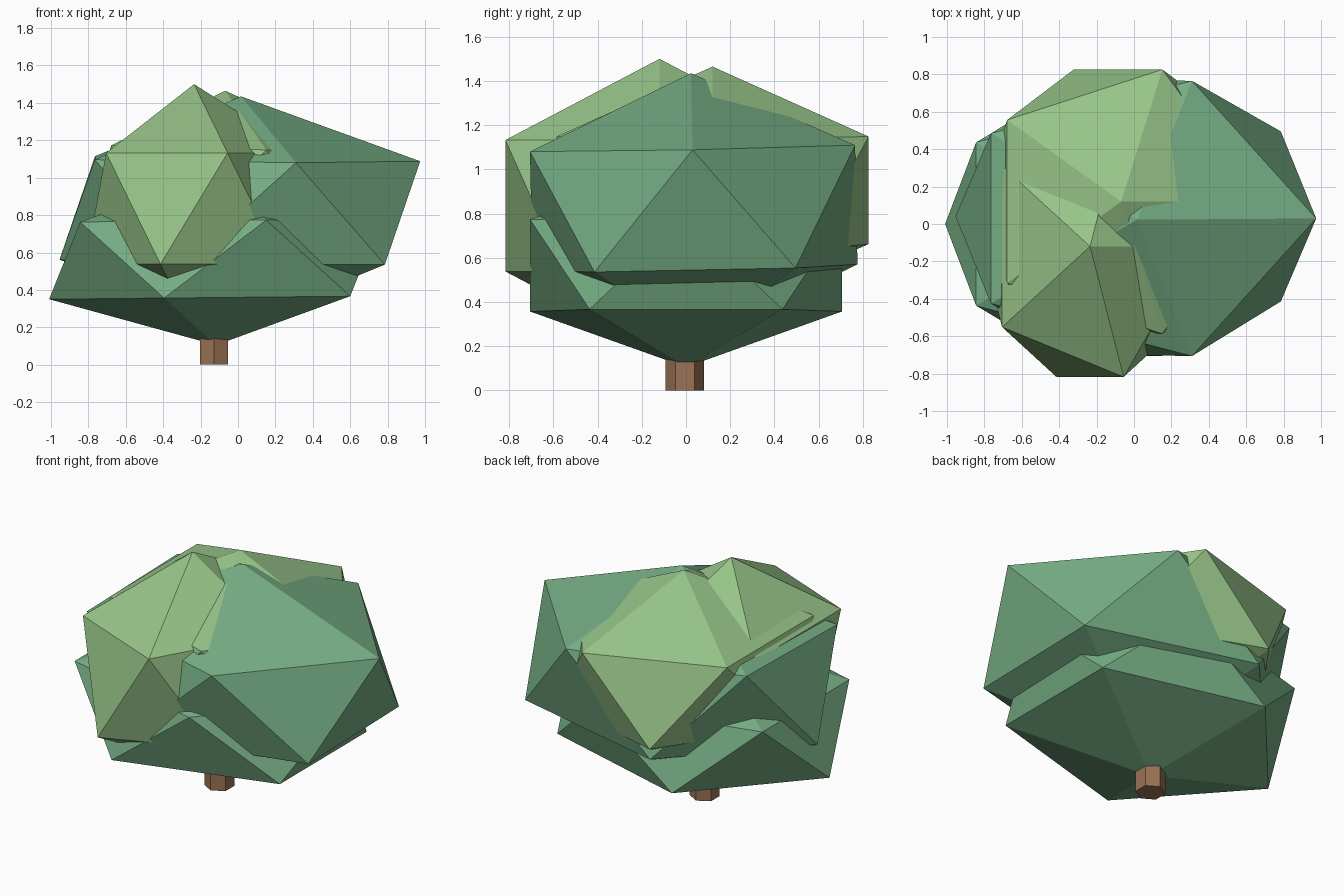
import bpy

if "Cube" in bpy.data.objects:
    bpy.data.objects.remove(bpy.data.objects["Cube"])


def material(name, rgb):
    m = bpy.data.materials.new(name)
    m.diffuse_color = (*rgb, 1)
    m.use_nodes = True
    m.node_tree.nodes["Principled BSDF"].inputs["Base Color"].default_value = m.diffuse_color
    return m


leaf_dark = material("leaf_dark", (0.18, 0.42, 0.23))
leaf_light = material("leaf_light", (0.31, 0.55, 0.25))
bark = material("bark", (0.32, 0.17, 0.09))


def clump(name, centre, radii, tilt, mat):
    bpy.ops.mesh.primitive_ico_sphere_add(subdivisions=1, radius=1,
                                          location=centre, rotation=tilt)
    ob = bpy.context.object
    ob.name = name
    ob.scale = radii
    ob.data.materials.append(mat)
    return ob


# Leaf clumps: overlapping flat-faced icosahedra
clump("lower_foliage", (-0.122, 0, 0.565), (0.995, 0.83, 0.46), (0, -0.01, 0), leaf_dark)
clump("right_foliage", (0.01, 0.035, 0.825), (1.075, 0.865, 0.61), (0.02, 0.01, 0), leaf_dark)
clump("front_left_foliage", (-0.235, -0.12, 0.835), (0.65, 0.82, 0.665), (0, 0, 0), leaf_light)
clump("back_foliage", (-0.085, 0.12, 0.905), (0.83, 0.83, 0.56), (0, 0.03, 0), leaf_light)

# Short hexagonal trunk
bpy.ops.mesh.primitive_cylinder_add(vertices=6, radius=0.087, depth=0.3,
                                    location=(-0.128, -0.005, 0.15))
trunk = bpy.context.object
trunk.name = "trunk"
trunk.data.materials.append(bark)
